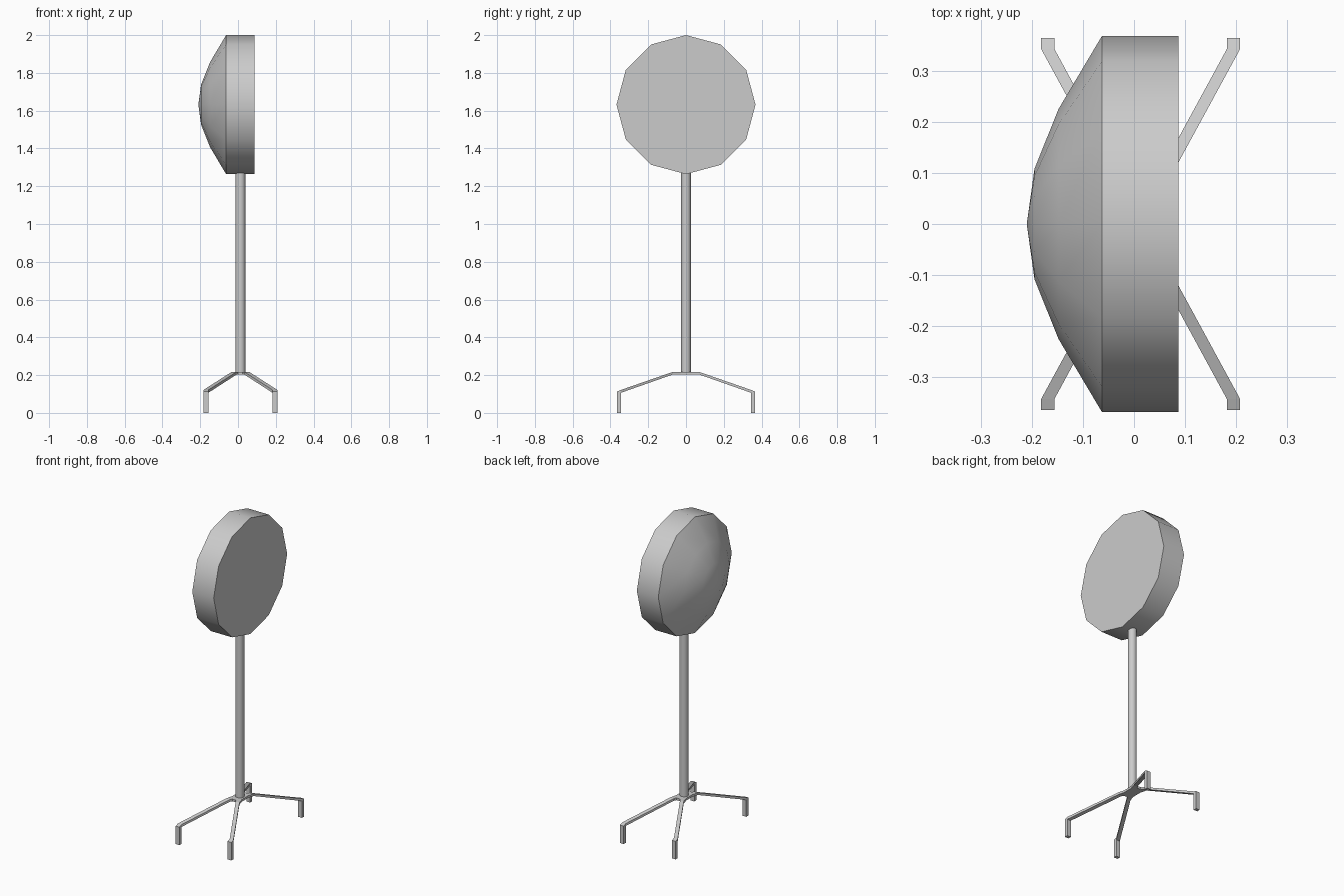
import bpy, bmesh, math

if "Cube" in bpy.data.objects:
    bpy.data.objects.remove(bpy.data.objects["Cube"])

CX = 0.013   # axis of the pole and stand


def finish(name, bm, smooth=False):
    bmesh.ops.recalc_face_normals(bm, faces=bm.faces[:])
    me = bpy.data.meshes.new(name)
    bm.to_mesh(me)
    bm.free()
    ob = bpy.data.objects.new(name, me)
    bpy.context.collection.objects.link(ob)
    if smooth:
        bpy.ops.object.select_all(action='DESELECT')
        ob.select_set(True)
        bpy.context.view_layer.objects.active = ob
        bpy.ops.object.shade_smooth_by_angle(angle=math.radians(40))
    return ob


def lathe(name, profile, centre, axis, sides):
    """Revolve (position along axis, radius) points; radius 0 closes to a tip."""
    bm = bmesh.new()
    rings = []
    for p, r in profile:
        ring = []
        for i in range(sides if r else 1):
            a = 2 * math.pi * i / sides
            u, v = r * math.cos(a), r * math.sin(a)
            co = (p, v, u) if axis == 'X' else (u, v, p)
            ring.append(bm.verts.new([c + d for c, d in zip(centre, co)]))
        rings.append(ring)
    for lo, hi in zip(rings, rings[1:]):
        for i in range(sides):
            j = (i + 1) % sides
            if len(lo) == 1:
                bm.faces.new((lo[0], hi[i], hi[j]))
            else:
                bm.faces.new((lo[i], lo[j], hi[j], hi[i]))
    for ring in (rings[0], rings[-1]):
        if len(ring) > 2:
            bm.faces.new(ring)
    return finish(name, bm, True)


# Lamp head: twelve-sided drum with a shallow domed back
lathe("lamp_head",
      [(-0.21, 0), (-0.195, 0.108), (-0.148, 0.225), (-0.063, 0.368), (0.087, 0.368)],
      (0, 0, 1.632), 'X', 12)

# Upright pole
lathe("pole", [(0.21, 0.026), (1.29, 0.026)], (CX, 0, 0), 'Z', 12)

# Hub plate, waisted between the legs
outline = [(0.047, 0.07), (0.036, 0.03), (0.036, -0.03), (0.047, -0.07),
           (0.02, -0.07), (0.012, -0.058), (-0.012, -0.058), (-0.02, -0.07),
           (-0.047, -0.07), (-0.036, -0.03), (-0.036, 0.03), (-0.047, 0.07),
           (-0.02, 0.07), (-0.012, 0.058), (0.012, 0.058), (0.02, 0.07)]
bm = bmesh.new()
face = bm.faces.new([bm.verts.new((CX + x, y, 0.203)) for x, y in outline])
ext = bmesh.ops.extrude_face_region(bm, geom=[face], use_keep_orig=True)
for v in ext['geom']:
    if isinstance(v, bmesh.types.BMVert):
        v.co.z = 0.217
finish("hub_plate", bm)


# Four bent legs: sloping bar with an upright foot
def leg(name, sx, sy):
    # side profile as (x offset, y, z)
    prof = [(0.0335, 0.07, 0.217), (0.182, 0.343, 0.122), (0.182, 0.364, 0.114),
            (0.182, 0.364, 0), (0.182, 0.343, 0), (0.182, 0.343, 0.107),
            (0.0335, 0.07, 0.203)]
    bm = bmesh.new()
    a, b = [[bm.verts.new((CX + sx * (x + w), sy * y, z)) for x, y, z in prof]
            for w in (-0.013, 0.013)]
    for s in (a, b):
        bm.faces.new((s[0], s[1], s[5], s[6]))
        bm.faces.new(s[1:6])
    for i in range(7):
        j = (i + 1) % 7
        bm.faces.new((a[i], a[j], b[j], b[i]))
    finish(name, bm)


for sx, side in ((-1, "left"), (1, "right")):
    for sy, end in ((-1, "front"), (1, "back")):
        leg(f"{end}_{side}_leg", sx, sy)
